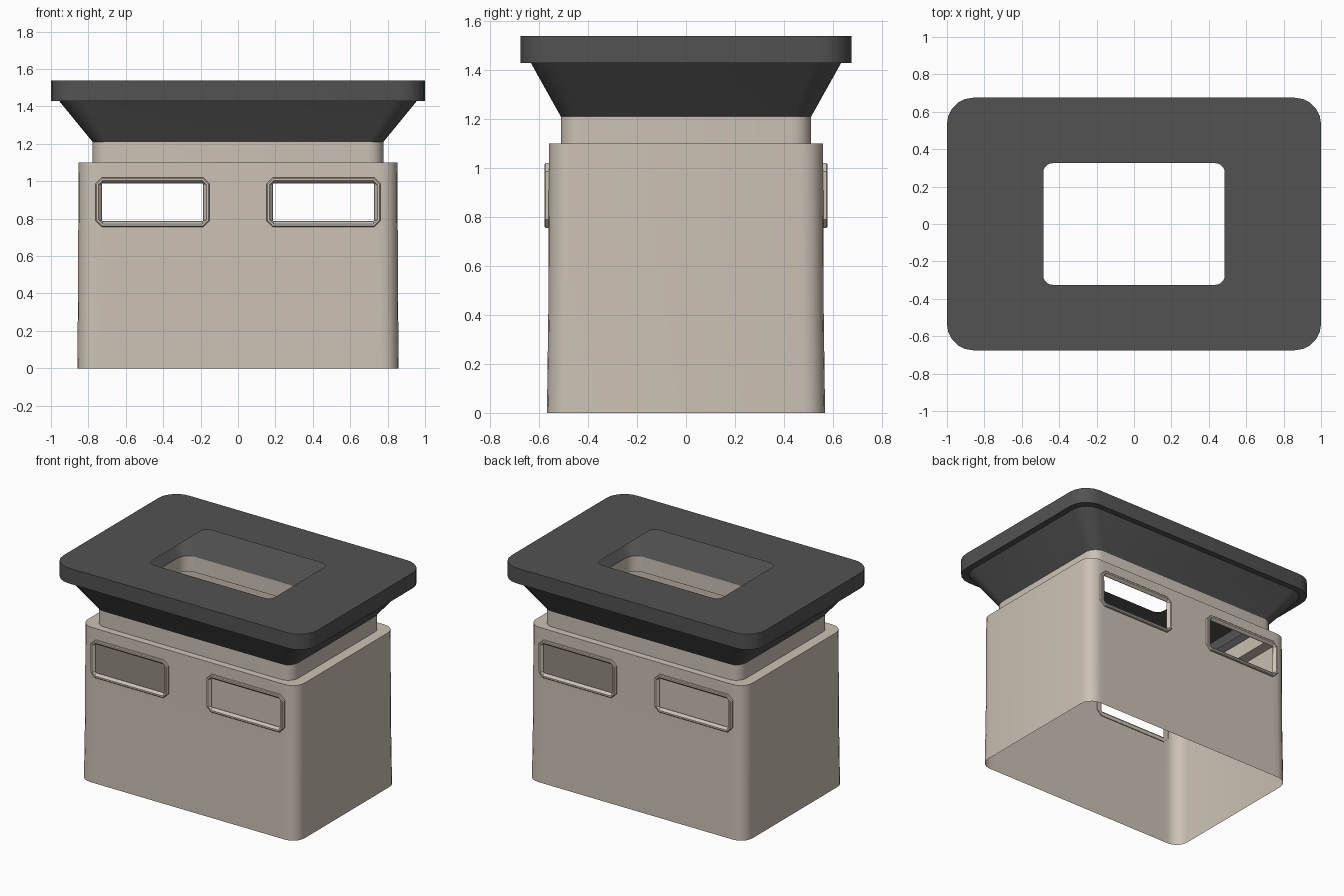
import bpy, bmesh, math
from mathutils import Vector

if "Cube" in bpy.data.objects:
    bpy.data.objects.remove(bpy.data.objects["Cube"])


def material(name, rgb):
    m = bpy.data.materials.new(name)
    m.diffuse_color = (*rgb, 1)
    m.use_nodes = True
    m.node_tree.nodes["Principled BSDF"].inputs["Base Color"].default_value = m.diffuse_color
    return m


BEIGE = material("warm beige", (0.60, 0.54, 0.46))
DARK = material("charcoal", (0.085, 0.085, 0.085))


def rounded_rect(hx, hy, r, z, seg=5):
    """Counter-clockwise rounded rectangle at height z."""
    pts = []
    for k, (sx, sy) in enumerate([(1, 1), (-1, 1), (-1, -1), (1, -1)]):
        for i in range(seg + 1):
            a = math.pi / 2 * (k + i / seg)
            pts.append(Vector((sx * (hx - r) + r * math.cos(a),
                               sy * (hy - r) + r * math.sin(a), z)))
    return pts


def loft(rings):
    """Open shell through a stack of matching rings."""
    bm = bmesh.new()
    loops = [[bm.verts.new(p) for p in ring] for ring in rings]
    for a, b in zip(loops, loops[1:]):
        n = len(a)
        for i in range(n):
            j = (i + 1) % n
            bm.faces.new((a[i], a[j], b[j], b[i]))
    return bm


def finish(bm, name, mat):
    me = bpy.data.meshes.new(name)
    bm.to_mesh(me)
    bm.free()
    me.materials.append(mat)
    ob = bpy.data.objects.new(name, me)
    bpy.context.collection.objects.link(ob)
    bpy.ops.object.select_all(action='DESELECT')
    ob.select_set(True)
    bpy.context.view_layer.objects.active = ob
    bpy.ops.object.shade_smooth_by_angle(angle=math.radians(25))
    return ob


# Window layout, shared by the openings and their frames
WIN_X, WIN_Z = 0.457, 0.888
OPEN_X, OPEN_Z = 0.27, 0.10

# Body shell: slightly tapered, open below, with a ledge on top
body = loft([rounded_rect(0.859, 0.568, 0.09, 0),
             rounded_rect(0.855, 0.562, 0.09, 0.45),
             rounded_rect(0.853, 0.560, 0.09, 1.10),
             rounded_rect(0.777, 0.511, 0.08, 1.10)])

# Cut window openings through front and back walls
cuts = [((s * WIN_X + t * OPEN_X, 0, 0), (1, 0, 0)) for s in (-1, 1) for t in (-1, 1)]
cuts += [((0, 0, WIN_Z + t * OPEN_Z), (0, 0, 1)) for t in (-1, 1)]
for co, no in cuts:
    bmesh.ops.bisect_plane(body, geom=body.verts[:] + body.edges[:] + body.faces[:],
                           plane_co=co, plane_no=no)
holes = []
for f in body.faces:
    c = f.calc_center_median()
    if (abs(c.y) > 0.5 and abs(abs(c.x) - WIN_X) < OPEN_X
            and abs(c.z - WIN_Z) < OPEN_Z):
        holes.append(f)
bmesh.ops.delete(body, geom=holes, context='FACES')
finish(body, "body", BEIGE)

# Neck between body and head
finish(loft([rounded_rect(0.777, 0.511, 0.08, 1.10),
             rounded_rect(0.777, 0.511, 0.08, 1.21)]), "neck", BEIGE)

# Flared head with overhanging slab and open centre
finish(loft([rounded_rect(0.777, 0.511, 0.08, 1.21),
             rounded_rect(0.957, 0.634, 0.12, 1.43),
             rounded_rect(1.0, 0.675, 0.14, 1.43),
             rounded_rect(1.0, 0.675, 0.14, 1.54),
             rounded_rect(0.485, 0.325, 0.05, 1.54)]), "flared_top", DARK)


def octagon(hx, hz, c, depth, cx, side):
    """Chamfered rectangle in the wall plane; side -1 front, 1 back."""
    flat = [(hx, -hz + c), (hx, hz - c), (hx - c, hz), (-hx + c, hz),
            (-hx, hz - c), (-hx, -hz + c), (-hx + c, -hz), (hx - c, -hz)]
    return [Vector((cx - side * x, side * depth, WIN_Z + z)) for x, z in flat]


# Window frames: raised chamfered rims sloping into the openings
FRAME = [(0.305, 0.133, 0.035, 0.555), (0.305, 0.133, 0.035, 0.573),
         (0.300, 0.128, 0.033, 0.578), (0.288, 0.117, 0.022, 0.578),
         (OPEN_X, OPEN_Z, 0.002, 0.558)]
for side, face in ((-1, "front"), (1, "back")):
    for sx, lr in ((-1, "left"), (1, "right")):
        rings = [octagon(*p, sx * WIN_X, side) for p in FRAME]
        finish(loft(rings), f"{face}_{lr}_window_frame", BEIGE)
